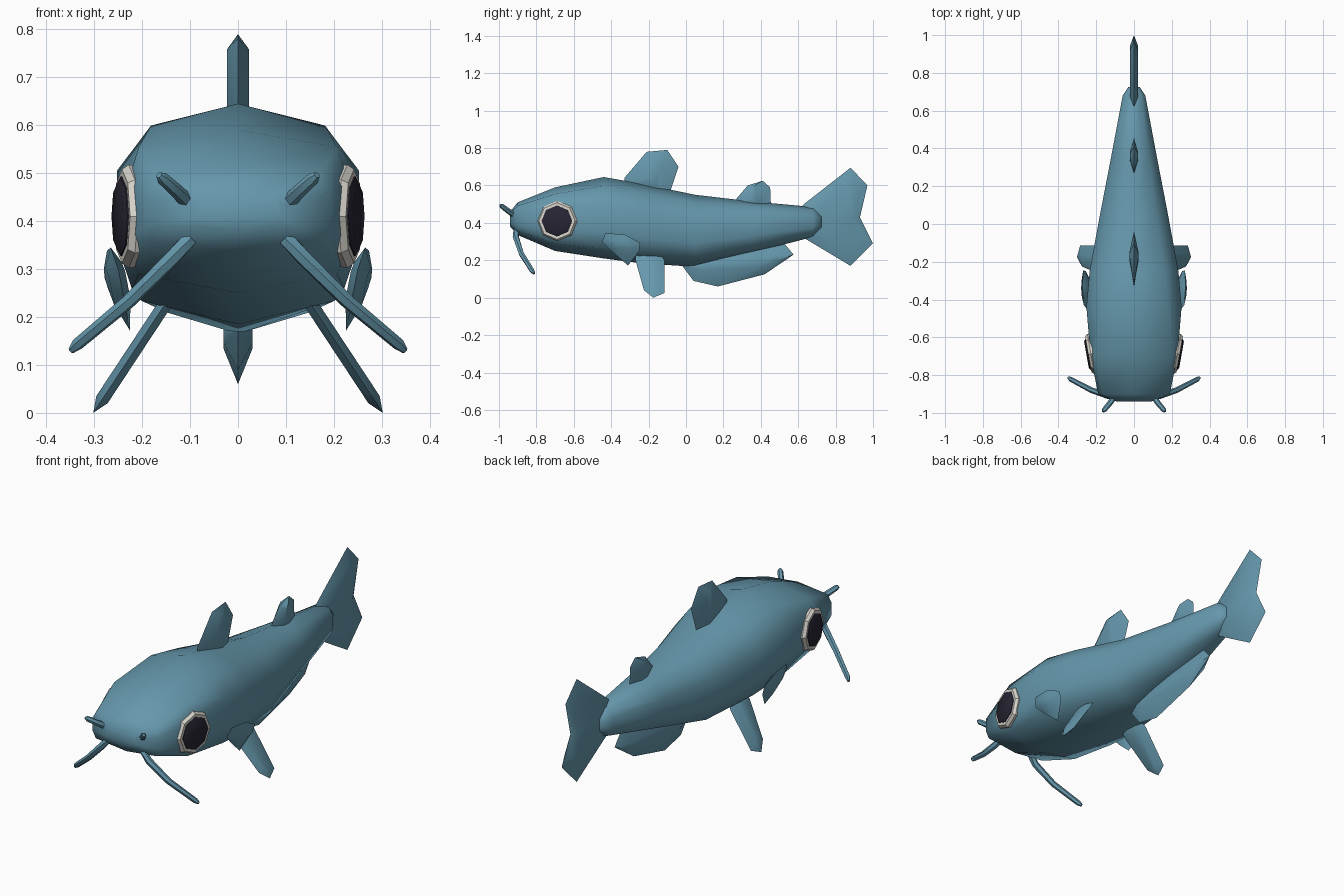
import bpy, bmesh, math
from mathutils import Vector

old = bpy.data.objects.get("Cube")
if old:
    bpy.data.objects.remove(old, do_unlink=True)


def material(name, rgb):
    m = bpy.data.materials.new(name)
    m.use_nodes = True
    m.diffuse_color = (*rgb, 1)
    m.node_tree.nodes["Principled BSDF"].inputs["Base Color"].default_value = (*rgb, 1)
    return m


BLUE = material("slate_blue_skin", (0.13, 0.31, 0.41))
WHITE = material("eye_off_white", (0.70, 0.67, 0.62))
DARK = material("pupil_dark", (0.020, 0.018, 0.032))


def finish(name, bm, mat, mirror=False, angle=45):
    """Turn a bmesh into a smooth shaded object, optionally mirrored in x."""
    bmesh.ops.recalc_face_normals(bm, faces=bm.faces)
    mesh = bpy.data.meshes.new(name)
    bm.to_mesh(mesh)
    bm.free()
    mesh.materials.append(mat)
    ob = bpy.data.objects.new(name, mesh)
    bpy.context.collection.objects.link(ob)
    bpy.ops.object.select_all(action='DESELECT')
    ob.select_set(True)
    bpy.context.view_layer.objects.active = ob
    bpy.ops.object.shade_smooth_by_angle(angle=math.radians(angle))
    if mirror:
        ob.modifiers.new("mirror", 'MIRROR').use_axis[0] = True
    return ob


def loft(name, rings, mat, mirror=False, angle=45):
    """Skin a list of equal-sized point rings and cap both ends."""
    bm = bmesh.new()
    loops = [[bm.verts.new(p) for p in ring] for ring in rings]
    n = len(loops[0])
    for a, b in zip(loops, loops[1:]):
        for i in range(n):
            j = (i + 1) % n
            bm.faces.new((a[i], a[j], b[j], b[i]))
    bm.faces.new(loops[0])
    bm.faces.new(loops[-1])
    return finish(name, bm, mat, mirror, angle)


def tube(name, path, radii, sides, mat, angle=45):
    """Mirrored pair of tapering tubes along a path."""
    pts = [Vector(p) for p in path]
    rings = []
    for i, p in enumerate(pts):
        d = (pts[min(i + 1, len(pts) - 1)] - pts[max(i - 1, 0)]).normalized()
        u = Vector((0, 0, 1)).cross(d).normalized()
        v = d.cross(u)
        rings.append([p + radii[i] * (u * math.cos(t) + v * math.sin(t))
                      for t in (k * math.tau / sides for k in range(sides))])
    return loft(name, rings, mat, True, angle)


def fin(name, outline, thick, scale, plane=(0, 0, 0), mirror=False):
    """Thin-edged fin: a (y, z) outline with a raised middle on both sides.
    The fin lies in the plane x = a + b*y + c*z."""
    a, b, c = plane
    normal = Vector((1, -b, -c)).normalized()
    cy = sum(p[0] for p in outline) / len(outline)
    cz = sum(p[1] for p in outline) / len(outline)

    def place(y, z):
        return Vector((a + b * y + c * z, y, z))

    bm = bmesh.new()
    rim = [bm.verts.new(place(*p)) for p in outline]
    n = len(rim)
    for side in (1, -1):
        mid = [bm.verts.new(place(cy + (y - cy) * scale[0], cz + (z - cz) * scale[1])
                            + normal * thick * side) for y, z in outline]
        for i in range(n):
            j = (i + 1) % n
            bm.faces.new((rim[i], rim[j], mid[j], mid[i]))
        bm.faces.new(mid)
    return finish(name, bm, BLUE, mirror)


# Body: y, half width, bottom z, top z, corner squareness
stations = [
    (-0.94, 0.09, 0.38, 0.46, 0.85),
    (-0.90, 0.19, 0.335, 0.51, 0.88),
    (-0.70, 0.23, 0.25, 0.59, 0.90),
    (-0.44, 0.252, 0.21, 0.645, 0.72),
    (-0.25, 0.235, 0.185, 0.612, 0.70),
    (0.05, 0.18, 0.165, 0.55, 0.66),
    (0.35, 0.122, 0.24, 0.515, 0.64),
    (0.68, 0.06, 0.325, 0.485, 0.64),
    (0.725, 0.03, 0.37, 0.44, 0.64),
]
body_rings = []
for y, w, lo, hi, k in stations:
    low = min(0.9, k + 0.16)
    half = [(k, 0.79), (1, 0.36), (1, -0.36), (low, -0.77)]
    section = [(0, 1)] + half + [(0, -1)] + [(-px, pz) for px, pz in reversed(half)]
    body_rings.append([(px * w, y, (lo + hi) / 2 + pz * (hi - lo) / 2)
                       for px, pz in section])
loft("body", body_rings, BLUE, angle=60)

# Fins on the centre line
fin("front_dorsal_fin", [(-0.33, 0.60), (-0.33, 0.64), (-0.21, 0.78), (-0.10, 0.79),
                         (-0.04, 0.70), (-0.08, 0.58), (-0.10, 0.55)], 0.023, (0.2, 0.75))
fin("rear_dorsal_fin", [(0.26, 0.48), (0.27, 0.53), (0.33, 0.60), (0.41, 0.625),
                        (0.45, 0.59), (0.455, 0.47)], 0.022, (0.2, 0.7))
fin("anal_fin", [(-0.02, 0.17), (0.04, 0.09), (0.17, 0.06), (0.42, 0.125),
                 (0.575, 0.23), (0.53, 0.285), (0.30, 0.28), (0.05, 0.22)],
    0.03, (0.75, 0.4))
fin("tail_fin", [(0.59, 0.46), (0.63, 0.50), (0.88, 0.695), (0.97, 0.60), (0.93, 0.43),
                 (1.0, 0.29), (0.88, 0.17), (0.63, 0.32), (0.59, 0.36)],
    0.02, (0.75, 0.7))

# Paired side fins
fin("pectoral_fins", [(-0.45, 0.30), (-0.43, 0.345), (-0.33, 0.338), (-0.245, 0.295),
                      (-0.25, 0.25), (-0.31, 0.172), (-0.40, 0.25)],
    0.018, (0.45, 0.45), (0.205, 0.1, 0.3), True)
fin("pelvic_fins", [(-0.27, 0.25), (-0.27, 0.20), (-0.225, 0.04), (-0.175, 0.0),
                    (-0.115, 0.025), (-0.115, 0.20), (-0.14, 0.25)],
    0.014, (0.4, 0.8), (0.302, 0, -0.66), True)

# Barbels around the mouth
tube("long_barbels", [(0.10, -0.905, 0.365), (0.135, -0.91, 0.325), (0.225, -0.88, 0.235),
                      (0.335, -0.822, 0.143), (0.348, -0.812, 0.130)],
     (0.017, 0.017, 0.015, 0.013, 0.007), 6, BLUE)
tube("short_barbels", [(0.095, -0.90, 0.43), (0.125, -0.945, 0.46),
                       (0.158, -0.985, 0.49), (0.165, -0.993, 0.496)],
     (0.016, 0.015, 0.013, 0.007), 6, BLUE)

# Eyes: tilted eight-sided discs
tilt = math.radians(10)
axis = Vector((math.cos(tilt), -math.sin(tilt), 0))
eye = Vector((0.242, -0.69, 0.41))
tube("eye_whites", [eye - axis * 0.06, eye - axis * 0.014, eye],
     (0.100, 0.108, 0.098), 8, WHITE, 30)
tube("pupils", [eye - axis * 0.004, eye + axis * 0.003, eye + axis * 0.010],
     (0.083, 0.083, 0.070), 8, DARK)
